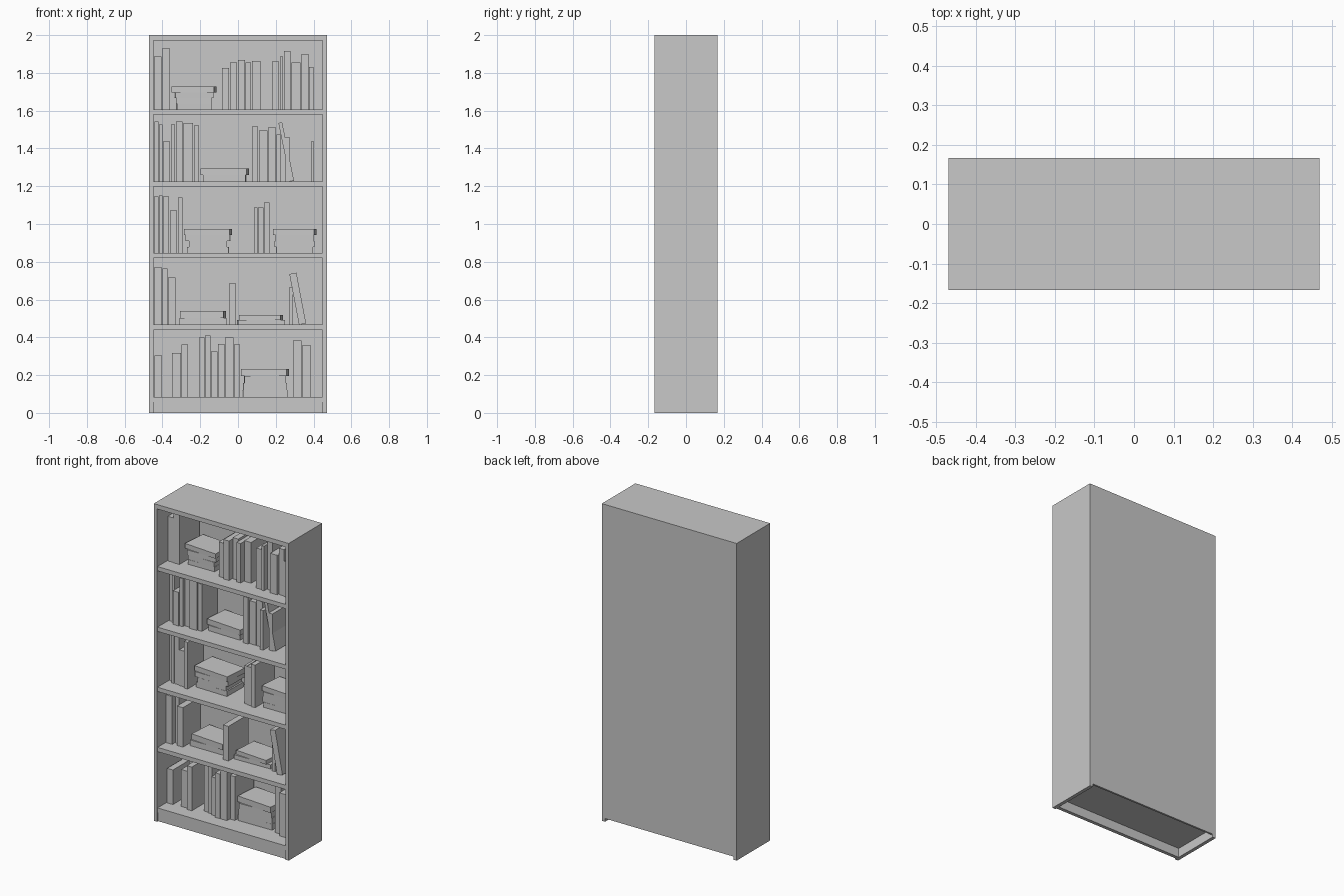
import bpy
import bmesh
import math
import random
from mathutils import Matrix, Vector

if "Cube" in bpy.data.objects:
    bpy.data.objects.remove(bpy.data.objects["Cube"], do_unlink=True)

rng = random.Random(4)
CM = 0.01

# One plain grey for everything
grey = bpy.data.materials.new("plain_grey")
grey.use_nodes = True
colour = (0.58, 0.58, 0.58, 1)
grey.diffuse_color = colour
grey.node_tree.nodes["Principled BSDF"].inputs["Base Color"].default_value = colour

# Case measurements
HALF_W, HALF_D, HEIGHT = 0.47, 0.167, 2.0
BOARD, TOP_BOARD, BACK = 0.022, 0.028, 0.012
INNER_W = HALF_W - BOARD
INNER_BACK = HALF_D - BACK


def box(name, low, high, transform=None):
    """Box between two corners, optionally moved by a matrix."""
    low, high = Vector(low), Vector(high)
    size = high - low
    bm = bmesh.new()
    bmesh.ops.create_cube(bm, size=1)
    bmesh.ops.scale(bm, vec=size, verts=bm.verts)
    bmesh.ops.translate(bm, vec=(low + high) / 2, verts=bm.verts)
    mesh = bpy.data.meshes.new(name)
    bm.to_mesh(mesh)
    bm.free()
    mesh.materials.append(grey)
    obj = bpy.data.objects.new(name, mesh)
    if transform is not None:
        obj.matrix_world = transform
    bpy.context.collection.objects.link(obj)
    return obj


def book_depth():
    """Front and back of an upright book."""
    front = rng.uniform(-0.085, -0.04)
    return front, min(front + rng.uniform(0.16, 0.2), INNER_BACK - 0.005)


def upright_row(z, start, books):
    """Books side by side; each is (spacing, height) in hundredths."""
    x = start * CM
    for spacing, height in books:
        front, back = book_depth()
        right = x + (spacing - 0.4) * CM
        box("upright_book", (x, front, z), (right, back, z + height * CM))
        x += spacing * CM


def leaning_book(z, x, thickness, length, angle):
    """Book tipped to the right side, resting on its lower edge."""
    front, back = book_depth()
    move = Matrix.Translation((x * CM, 0, z))
    turn = Matrix.Rotation(math.radians(-angle), 4, "Y")
    box("leaning_book", (0, front, 0), (thickness * CM, back, length * CM), move @ turn)


def book_stack(z, x, thickness, lengths):
    """Flat books piled from the bottom up, the top one turned a little."""
    for i, length in enumerate(lengths):
        is_top = i == len(lengths) - 1
        angle = -4.5 if is_top else rng.uniform(-2, 2)
        half, half_depth = length * CM / 2, 0.08
        move = Matrix.Translation((x * CM, 0.045, z + i * thickness * CM))
        turn = Matrix.Rotation(math.radians(angle), 4, "Z")
        box("stacked_book", (-half, -half_depth, 0),
            (half, half_depth, thickness * CM), move @ turn)


# Side boards, top, back panel and kick board
for name, side in (("left_side", 1), ("right_side", -1)):
    edges = sorted((side * INNER_W, side * HALF_W))
    box(name, (edges[0], -HALF_D, 0), (edges[1], HALF_D, HEIGHT - TOP_BOARD))
box("top_board", (-HALF_W, -HALF_D, HEIGHT - TOP_BOARD), (HALF_W, HALF_D, HEIGHT))
box("back_panel", (-INNER_W, INNER_BACK, 0.02), (INNER_W, HALF_D, HEIGHT - TOP_BOARD))
box("kick_board", (-INNER_W, -0.157, 0), (INNER_W, -0.135, 0.058))

# Shelves, from the bottom up
shelf_tops = [0.085, 0.467, 0.846, 1.225, 1.607]
for top in shelf_tops:
    box("shelf", (-INNER_W, -0.162, top - 0.027), (INNER_W, INNER_BACK, top))
first, second, third, fourth, fifth = shelf_tops

# Books on the bottom shelf
upright_row(first, -44.2, [(4.4, 21.8)])
upright_row(first, -34.9, [(5, 23.3), (3.8, 27.6)])
upright_row(first, -20.6, [(3.2, 31.3), (3.2, 32.4), (3.7, 23.9),
                           (3.7, 28.1), (4.8, 31.3), (3.5, 27.6)])
upright_row(first, 29.1, [(4.8, 29.7), (5.1, 27.1)])
book_stack(first, 14.3, 3.7, [23.5, 23, 22, 24.3])

# Books on the second shelf
upright_row(second, -44.4, [(4.5, 30.2), (2.9, 29.7), (4.4, 24.9)])
upright_row(second, -4.8, [(4.2, 21.8)])
upright_row(second, 27, [(2.5, 19.6)])
leaning_book(second, 32.3, 3.8, 27.3, 10.8)
book_stack(second, -18.5, 3.6, [25, 23])
book_stack(second, 12.2, 2.6, [25, 22])

# Books on the third shelf
upright_row(third, -44.4, [(2.6, 30), (2.1, 30.5), (3.7, 30), (4.2, 22.5), (2.9, 29.4)])
upright_row(third, 8.5, [(2.1, 24.1), (3.2, 24.1), (3.4, 26.8)])
book_stack(third, -15.9, 3.2, [22, 20, 23.5, 24.3])
book_stack(third, 30, 3.2, [19.5, 21, 20, 22])

# Books on the fourth shelf
upright_row(fourth, -44.2, [(2.4, 31.8), (2.1, 30.2), (4.2, 21.2), (2.6, 30.2),
                            (4, 31.8), (5.5, 31), (3.1, 29.7)])
upright_row(fourth, 7.4, [(3.7, 29.2), (4.8, 27.1), (4.5, 28.6), (2.6, 24.9)])
upright_row(fourth, 25, [(2.9, 23.3)])
upright_row(fourth, 38.6, [(2, 21.2)])
leaning_book(fourth, 27.7, 2, 31.6, 11.5)
book_stack(fourth, -7, 3.4, [22.5, 24.5])

# Books on the top shelf
upright_row(fifth, -44.4, [(4.2, 28.1), (4.5, 32.1)])
upright_row(fifth, -8.5, [(4.2, 21.8), (4.2, 24.9), (4.2, 26), (3.2, 24.9), (5.1, 25.7)])
upright_row(fifth, 18, [(4.2, 25.2), (2.1, 28.1), (4, 30.8),
                        (5.3, 24.9), (4, 29.2), (2.9, 22.3)])
book_stack(fifth, -23.3, 3, [18.5, 18.5, 20, 22.5])
